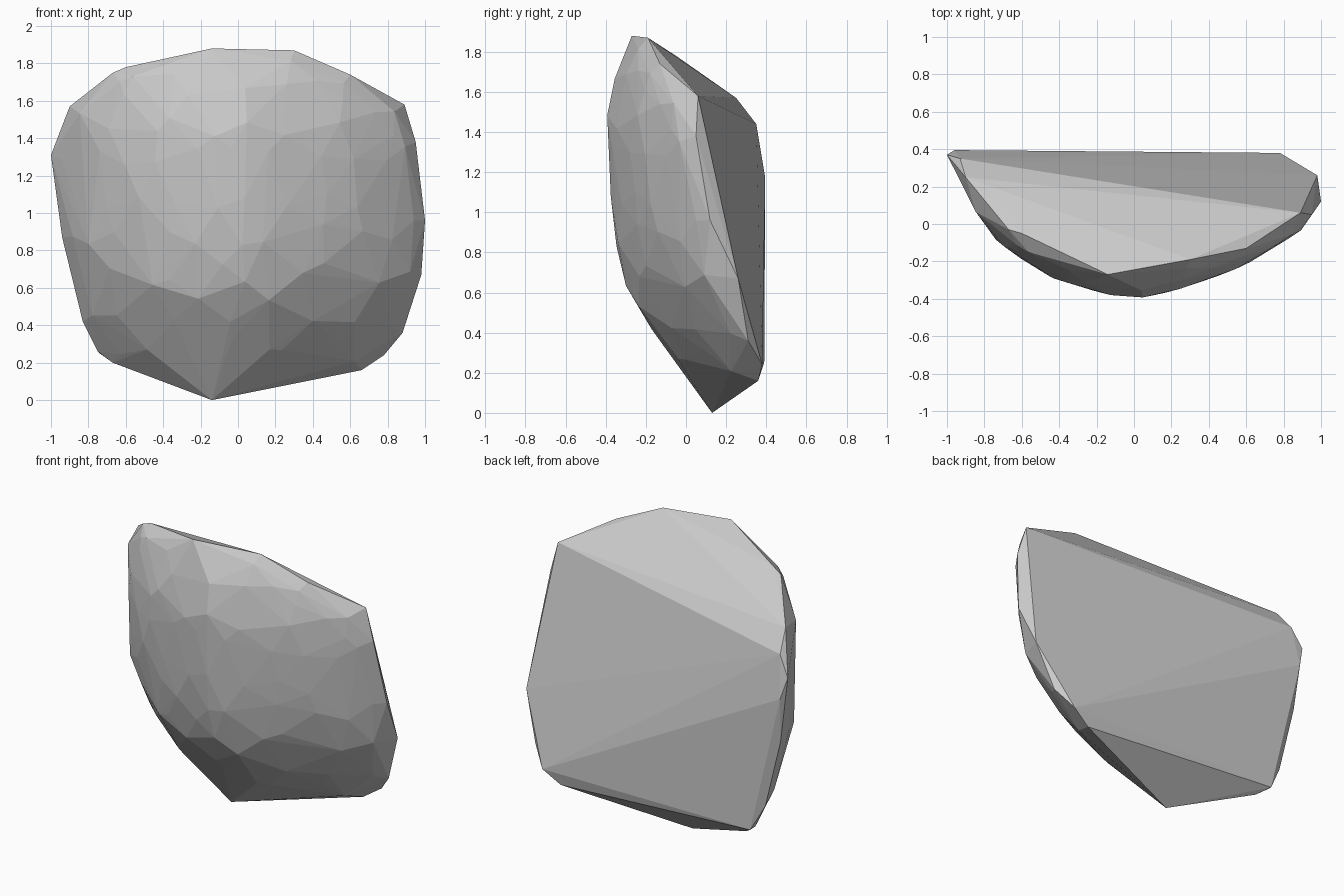
import bpy, bmesh, math, random
from mathutils import Vector

if "Cube" in bpy.data.objects:
    bpy.data.objects.remove(bpy.data.objects["Cube"])

random.seed(4)

# Outline of the stone, going round the edge (x, y, z)
rim = [(-0.14, 0.13, 0), (0.66, 0.36, 0.16), (0.88, 0.31, 0.36), (0.98, 0.26, 0.67),
       (1.0, 0.12, 0.96), (0.95, 0.05, 1.38), (0.89, 0.06, 1.58), (0.60, -0.13, 1.74),
       (0.30, -0.19, 1.87), (-0.14, -0.27, 1.88), (-0.60, -0.05, 1.78), (-0.67, -0.03, 1.75),
       (-0.90, 0.25, 1.57), (-1.0, 0.37, 1.31), (-0.94, 0.36, 0.87), (-0.83, 0.36, 0.42),
       (-0.75, 0.35, 0.26), (-0.67, 0.33, 0.20)]
# Corners of the flat split back
back = [(-0.96, 0.395, 1.17), (0.78, 0.38, 0.24), (-0.74, 0.39, 0.25), (-0.93, 0.35, 1.44)]

# Depth profiles of the domed front, along x and along z
depth_x = [(-1, 0.37), (-0.8, -0.04), (-0.5, -0.27), (-0.15, -0.38), (0.08, -0.395),
           (0.38, -0.31), (0.64, -0.2), (0.92, -0.02), (1.0, 0.1)]
depth_z = [(0, 0.13), (0.2, -0.03), (0.56, -0.29), (0.85, -0.36), (1.2, -0.395),
           (1.5, -0.4), (1.68, -0.36), (1.88, -0.28)]


def interp(table, t):
    for (a, u), (b, v) in zip(table, table[1:]):
        if t <= b:
            return u + (v - u) * (t - a) / (b - a)
    return table[-1][1]


def dome(x, z):
    dx, dz = interp(depth_x, x) + 0.4, interp(depth_z, z) + 0.4
    return Vector((x, min(0.36, -0.4 + dx + dz + dx * dz), z))


def inside(x, z, s):
    pts = [(p[0] * s, 0.96 + (p[2] - 0.96) * s) for p in rim]
    return all((b[0] - a[0]) * (z - a[1]) - (b[1] - a[1]) * (x - a[0]) > 0
               for a, b in zip(pts, pts[1:] + pts[:1]))


points = [Vector(p) for p in rim + back]
# Ring of facets just inside the outline
for p in rim:
    points.append(dome(p[0] * 0.94, 0.96 + (p[2] - 0.96) * 0.94))
# Irregular chipped facets over the front
step = 0.2
for i in range(-5, 6):
    for j in range(0, 10):
        x = (i + 0.5 * (j % 2)) * step + random.uniform(-0.07, 0.07)
        z = j * step + 0.08 + random.uniform(-0.07, 0.07)
        if inside(x, z, 0.93):
            points.append(dome(x, z))

bm = bmesh.new()
for p in points:
    bm.verts.new(p)
res = bmesh.ops.convex_hull(bm, input=bm.verts[:])
bmesh.ops.delete(bm, geom=[v for v in bm.verts if not v.link_faces], context='VERTS')
bmesh.ops.recalc_face_normals(bm, faces=bm.faces[:])
mesh = bpy.data.meshes.new("stone")
bm.to_mesh(mesh)
bm.free()
stone = bpy.data.objects.new("stone", mesh)
bpy.context.collection.objects.link(stone)
